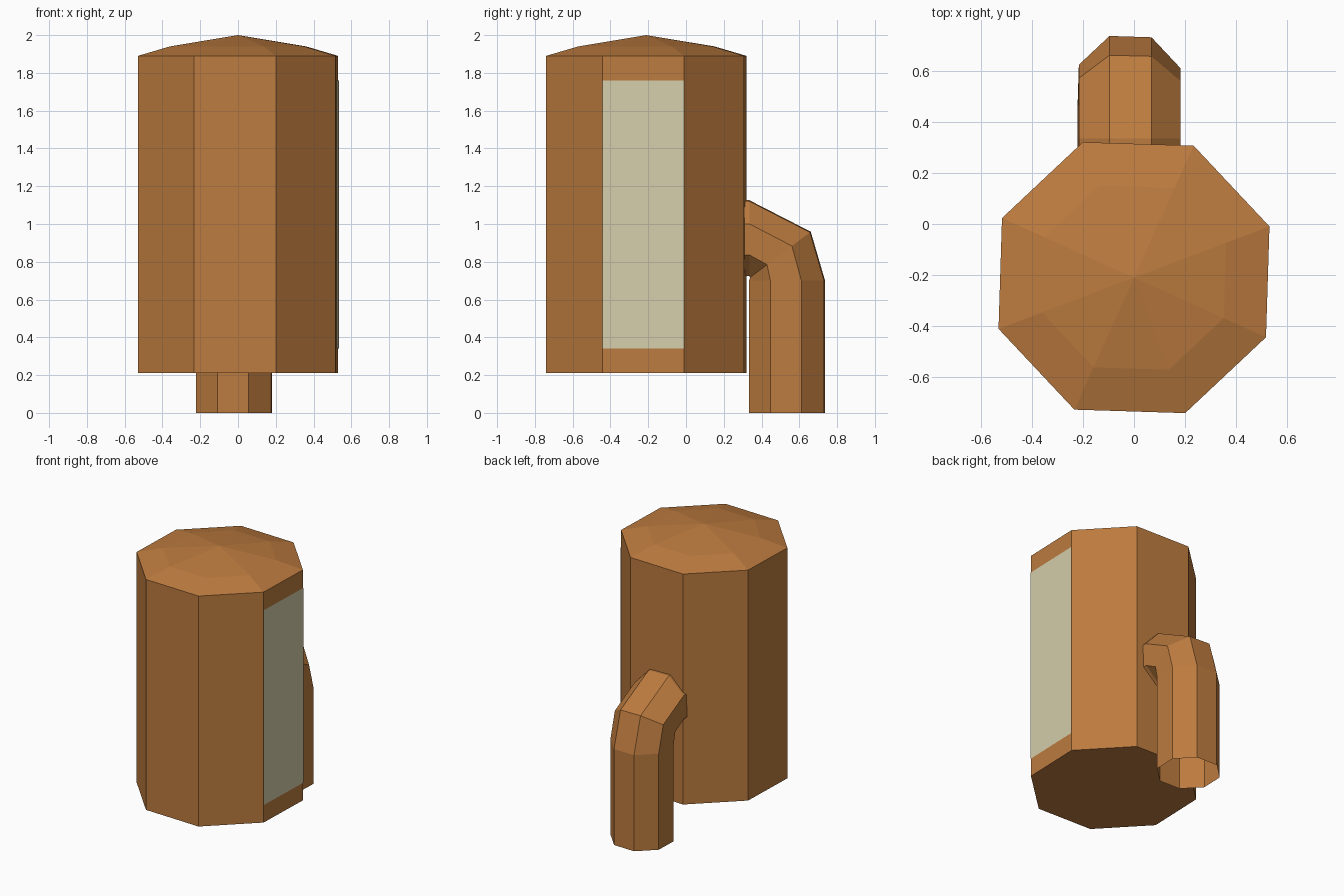
import bpy
from math import cos, sin, radians

if "Cube" in bpy.data.objects:
    bpy.data.objects.remove(bpy.data.objects["Cube"])

TWIST = 20.7   # the whole model is an octagon turned slightly off-axis


def octagon(r):
    return [(r * cos(radians(TWIST + 45 * i)), r * sin(radians(TWIST + 45 * i))) for i in range(8)]


def material(name, color):
    mat = bpy.data.materials.new(name)
    mat.diffuse_color = color
    mat.use_nodes = True
    mat.node_tree.nodes["Principled BSDF"].inputs["Base Color"].default_value = mat.diffuse_color
    return mat


def add_mesh(name, verts, faces, mat):
    mesh = bpy.data.meshes.new(name)
    mesh.from_pydata(verts, [], faces)
    mesh.materials.append(mat)
    obj = bpy.data.objects.new(name, mesh)
    bpy.context.collection.objects.link(obj)
    return obj


def bridge(rings):
    """Quads joining consecutive eight-point rings."""
    return [(k * 8 + i, k * 8 + (i + 1) % 8, k * 8 + 8 + (i + 1) % 8, k * 8 + 8 + i)
            for k in range(rings - 1) for i in range(8)]


brown = material("brown", (0.51, 0.20, 0.05, 1))
cream = material("cream", (0.67, 0.62, 0.41, 1))

# Tank body with shallow two-step domed roof
CY, R = -0.21, 0.567
verts = [(x, y + CY, z) for r, z in ((R, 0.21), (R, 1.89), (R * 0.68, 1.94)) for x, y in octagon(r)]
verts.append((0, CY, 2.0))
faces = bridge(3) + [tuple(range(7, -1, -1))]
faces += [(16 + i, 16 + (i + 1) % 8, 24) for i in range(8)]
add_mesh("tank_body", verts, faces, brown)

# Pale panel covering most of the right-hand facet
corners = octagon(R)
a, b = corners[7], corners[0]
off = 0.004
panel = [(x + off, y + CY, z) for (x, y), z in ((a, 0.34), (b, 0.34), (b, 1.76), (a, 1.76))]
add_mesh("side_panel", panel, [(0, 1, 2, 3)], cream)

# Bent pipe with open ends: each ring is (y, z, tilt in degrees)
PX, PR = -0.02, 0.215
path = [(0.535, 0.0, 0), (0.535, 0.70, 0), (0.50, 0.838, 37), (0.335, 0.925, 90), (0.30, 0.925, 90)]
verts = [(PX + u, y + v * cos(radians(t)), z + v * sin(radians(t)))
         for y, z, t in path for u, v in octagon(PR)]
add_mesh("bent_pipe", verts, bridge(len(path)), brown)
